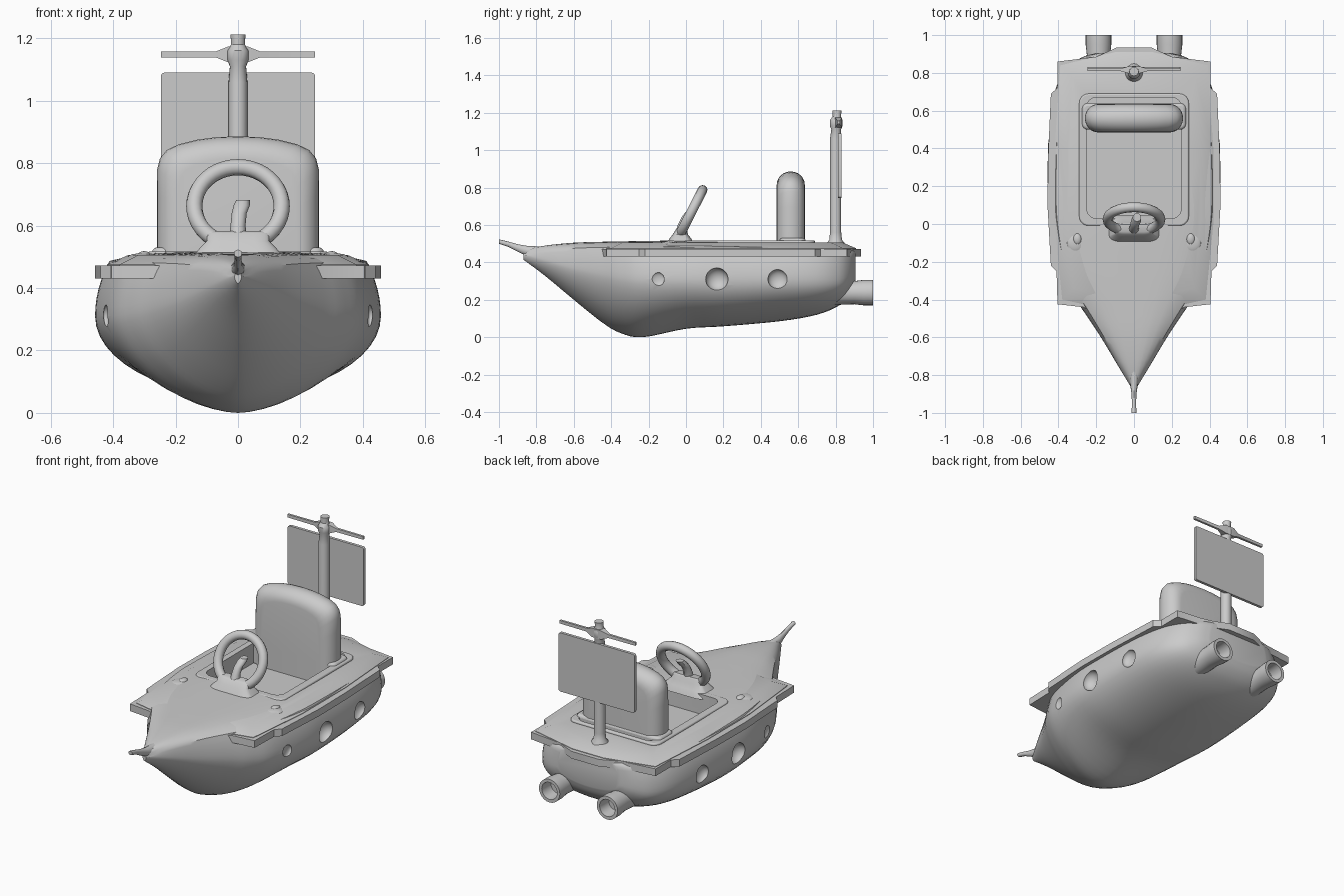
import bpy, bmesh
from math import sin, cos, pi, radians
from mathutils import Matrix

if "Cube" in bpy.data.objects:
    bpy.data.objects.remove(bpy.data.objects["Cube"])


def finish(name, bm, angle=35):
    bmesh.ops.recalc_face_normals(bm, faces=bm.faces)
    me = bpy.data.meshes.new(name)
    bm.to_mesh(me)
    bm.free()
    ob = bpy.data.objects.new(name, me)
    bpy.context.collection.objects.link(ob)
    smooth(ob, angle)
    return ob


def smooth(ob, angle=35):
    bpy.ops.object.select_all(action='DESELECT')
    ob.select_set(True)
    bpy.context.view_layer.objects.active = ob
    bpy.ops.object.shade_smooth_by_angle(angle=radians(angle))


def loft(name, rings, angle=35):
    """Skin a list of equal-length closed rings and cap both ends."""
    bm = bmesh.new()
    vs = [[bm.verts.new(p) for p in r] for r in rings]
    n = len(rings[0])
    for a, b in zip(vs, vs[1:]):
        for i in range(n):
            j = (i + 1) % n
            bm.faces.new((a[i], a[j], b[j], b[i]))
    bm.faces.new(vs[0])
    bm.faces.new(vs[-1])
    return finish(name, bm, angle)


def ring_y(x, y, z, rx, rz, n=24):
    return [(x + rx * cos(2 * pi * i / n), y, z + rz * sin(2 * pi * i / n)) for i in range(n)]


def ring_z(x, y, z, r, n=20):
    return [(x + r * cos(2 * pi * i / n), y + r * sin(2 * pi * i / n), z) for i in range(n)]


def slab(name, outline, z0, z1, bevel=0.0):
    ob = loft(name, [[(x, y, z0) for x, y in outline], [(x, y, z1) for x, y in outline]])
    if bevel:
        m = ob.modifiers.new("bevel", 'BEVEL')
        m.width, m.segments = bevel, 3
        apply(ob, m)
        smooth(ob)
    return ob


def apply(ob, m):
    bpy.context.view_layer.objects.active = ob
    bpy.ops.object.modifier_apply(modifier=m.name)


def cut(ob, cutter):
    m = ob.modifiers.new("cut", 'BOOLEAN')
    m.operation, m.solver, m.object = 'DIFFERENCE', 'EXACT', cutter
    apply(ob, m)
    smooth(ob)


def mirrored(half):
    return half + [(-x, y) for x, y in reversed(half)]


def round_rect(x, y0, y1, r, n=6):
    pts = []
    for k, (cx, cy) in enumerate([(x - r, y1 - r), (r - x, y1 - r), (r - x, y0 + r), (x - r, y0 + r)]):
        for i in range(n + 1):
            a = (k + i / n) * pi / 2
            pts.append((cx + r * cos(a), cy + r * sin(a)))
    return pts


def ball(name, loc, scale):
    bm = bmesh.new()
    bmesh.ops.create_uvsphere(bm, u_segments=24, v_segments=14, radius=1,
                              matrix=Matrix.Translation(loc) @ Matrix.Diagonal((*scale, 1)))
    return finish(name, bm)


def catmull(pts, steps):
    out = []
    for i in range(len(pts) - 1):
        p0, p1, p2, p3 = pts[max(i - 1, 0)], pts[i], pts[i + 1], pts[min(i + 2, len(pts) - 1)]
        for s in range(steps):
            t = s / steps
            out.append([b + .5 * t * (c - a + t * (2*a - 5*b + 4*c - d + t * (3*(b - c) + d - a)))
                        for a, b, c, d in zip(p0, p1, p2, p3)])
    return out + [list(pts[-1])]


# Hull stations: y, half width, height of widest point, keel z, deck z, roundness
stations = [
    (-.87, .012, .44, .415, .465, 1.7), (-.75, .085, .41, .325, .49, 1.65),
    (-.6, .175, .37, .2, .505, 1.65), (-.45, .275, .34, .08, .51, 1.65),
    (-.35, .345, .32, .022, .512, 1.65), (-.23, .405, .31, .0, .514, 1.68),
    (0, .45, .31, .045, .517, 1.85), (.2, .458, .31, .058, .515, 2),
    (.5, .45, .31, .085, .508, 2), (.7, .42, .31, .12, .497, 2.1),
    (.82, .36, .31, .17, .487, 2.2), (.88, .28, .33, .225, .478, 2.2), (.905, .2, .34, .28, .472, 2),
]


def section(y, w, zm, zk, zc, p):
    we, ze = w * .9, zc - .03
    half = []
    for i in range(1, 13):                      # bottom curve, keel to widest point
        a = pi / 2 * (1 - i / 12)
        half.append((w * max(cos(a), 0) ** (2 / p), zm - (zm - zk) * max(sin(a), 0) ** (2 / p)))
    for i in range(1, 7):                       # tumblehome
        s = i / 6
        half.append((w - (w - we) * s * s, zm + (ze - zm) * s))
    for s in (.85, .65, .4, .2):                # deck crown
        half.append((we * s, zc - .03 * s ** 4))
    right = [(x, y, z) for x, z in half]
    left = [(-x, y, z) for x, z in reversed(half)]
    return [(0, y, zk)] + right + [(0, y, zc)] + left


hull = loft("hull", [section(*s) for s in catmull(stations, 4)])

# Flat rubbing board around the deck edge
board = slab("rubbing_board", mirrored([
    (.19, -.48), (.27, -.44), (.405, -.425), (.41, -.25), (.44, -.22), (.458, .1), (.455, .35),
    (.44, .69), (.405, .72), (.405, .86), (.2, .885), (.09, .935)]), .43, .472)

# Raised deck pad sloping up to the cockpit, and the cockpit lip
pad = mirrored([(.2, -.44), (.38, -.4), (.42, 0), (.42, .4), (.39, .84), (.1, .91)])
deck = loft("deck_edge", [[(x, y, .46) for x, y in pad], [(x, y, .475) for x, y in pad],
                          [(x * .84, .2 + (y - .2) * .9, .505) for x, y in pad]])
lip = slab("cockpit_lip", round_rect(.29, -.01, .69, .05), .47, .517, .008)

# Cockpit opening
cockpit = slab("cockpit_cutter", round_rect(.25, .03, .67, .05), .4, .8)
for ob in (hull, board, deck, lip):
    cut(ob, cockpit)
bpy.data.objects.remove(cockpit)

# Portholes: round dents on both sides
for sx in (-1, 1):
    for y, x, r, d in ((.165, .455, .06, .05), (.49, .45, .052, .035), (-.15, .425, .036, .015)):
        c = ball("porthole_cutter", (sx * x, y, .31), (d, r, r))
        cut(hull, c)
        bpy.data.objects.remove(c)

# Bow spike
loft("bow_spike", [ring_y(0, y, z, rx, rz, 12) for y, z, rx, rz in
                   ((-.78, .455, .03, .03), (-.85, .46, .02, .028), (-.9, .477, .013, .02),
                    (-.95, .497, .011, .014), (-1, .511, .013, .012))])

# Exhaust pipes, hollow and slightly flared
for sx, side in ((-1, "left"), (1, "right")):
    loft("exhaust_" + side, [ring_y(sx * .188, y, .238, r, r) for y, r in
                             ((.74, .07), (.84, .064), (.9, .062), (.95, .068), (1, .068),
                              (1, .05), (.92, .046))])

# Seat backrest: arched outline with fully rounded front and back
arch = [(.26, .39), (.26, .55), (.26, .7), (.259, .78), (.25, .815), (.228, .842), (.19, .86),
        (.13, .875), (.07, .883)]
arch = arch + [(0, .886)] + [(-x, z) for x, z in reversed(arch)]
rings = []
for i in range(13):
    a = -pi / 2 + pi * i / 12
    k = .07 * (1 - cos(a))
    rings.append([(x * (1 - k / .26), .56 + .075 * sin(a), .39 + (z - .39) * (1 - k / .496))
                  for x, z in arch])
loft("seat_backrest", rings, 50)
slab("seat_base", round_rect(.275, .5, .64, .03), .39, .53, .015)

# Steering wheel, leaning back, on a rounded mount with a bent column
bm = bmesh.new()
tilt = Matrix.Translation((0, .025, .662)) @ Matrix.Rotation(radians(-27), 4, 'X')
N, M = 40, 12
grid = [[bm.verts.new(tilt @ Matrix.Rotation(2 * pi * i / N, 4, 'Y')
                      @ Matrix.Translation((.14 + .026 * cos(2 * pi * j / M), .026 * sin(2 * pi * j / M), 0))
                      .to_translation()) for j in range(M)] for i in range(N)]
for i in range(N):
    for j in range(M):
        a, b = grid[i], grid[(i + 1) % N]
        bm.faces.new((a[j], a[(j + 1) % M], b[(j + 1) % M], b[j]))
finish("steering_wheel", bm)
loft("wheel_mount", [[(x * w, yc + y * d, z) for x, y in round_rect(1, -1, 1, .5)] for w, d, yc, z in
                     ((.15, .075, -.03, .49), (.125, .06, -.03, .525), (.1, .04, -.03, .55),
                      (.1, .03, -.025, .575), (.09, .02, -.022, .583))])
loft("wheel_column", [ring_z(x, y, z, r, 12) for x, y, z, r in
                      ((0, -.03, .55, .03), (0, -.02, .6, .024), (.004, 0, .64, .024),
                       (.012, .02, .665, .026), (.016, .035, .682, .022))])

# Mast with collar, yard and square sail
loft("mast", [ring_z(0, y, z, r) for y, z, r in
              ((.8, .45, .06), (.8, .5, .05), (.8, .52, .034), (.8, .56, .03), (.8, 1.06, .03),
               (.803, 1.11, .026), (.803, 1.13, .034), (.803, 1.16, .034), (.806, 1.18, .022),
               (.808, 1.212, .024))])
loft("yard", [[(x, .816 + dy * .7, 1.148 + dz) for dy, dz in ((-r, -r), (r, -r), (r, r), (-r, r))]
              for x, r in ((-.246, .009), (-.07, .01), (-.03, .026), (.03, .026), (.07, .01), (.246, .009))])
sail = round_rect(.247, .745, 1.09, .012, 3)
loft("sail", [[(x, y, z) for x, z in sail] for y in (.814, .831)])

# Deck cleats near the bow
for sx, side in ((-1, "left"), (1, "right")):
    ball("cleat_" + side, (sx * .31, -.1, .497), (.045, .05, .014))
    ball("cleat_knob_" + side, (sx * .3, -.08, .504), (.022, .03, .014))
